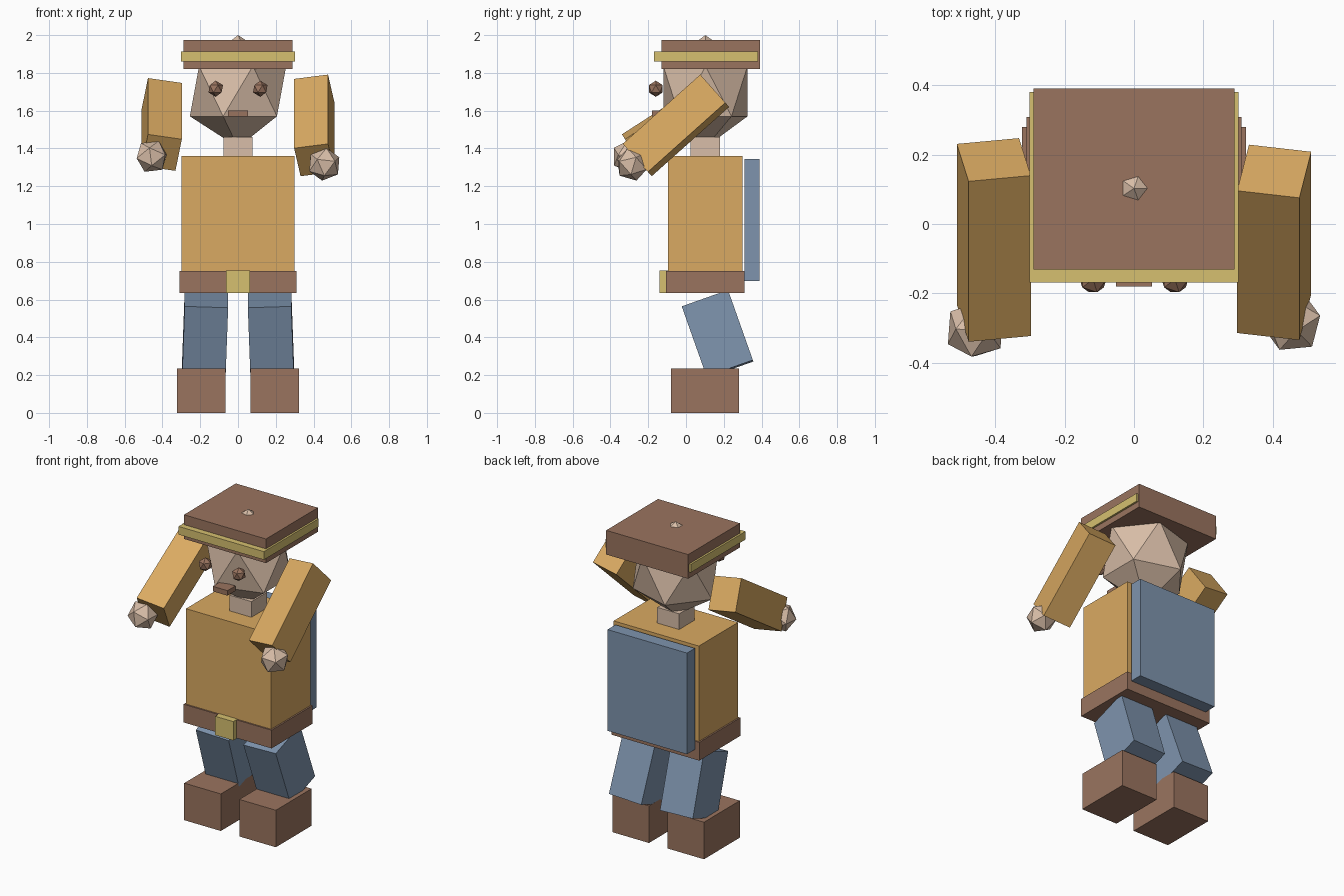
import bpy
from math import radians
from mathutils import Matrix, Vector

cube = bpy.data.objects.get("Cube")
if cube:
    bpy.data.objects.remove(cube, do_unlink=True)


def linear(c):
    c /= 255
    return c / 12.92 if c < 0.04045 else ((c + 0.055) / 1.055) ** 2.4


def material(name, *rgb):
    colour = (*[linear(c) for c in rgb], 1)
    mat = bpy.data.materials.new(name)
    mat.use_nodes = True
    mat.diffuse_color = colour
    bsdf = mat.node_tree.nodes["Principled BSDF"]
    bsdf.inputs["Base Color"].default_value = colour
    bsdf.inputs["Roughness"].default_value = 0.9
    return mat


tan = material("tan cloth", 218, 170, 98)
brown = material("brown leather", 154, 116, 95)
blue = material("blue cloth", 126, 148, 174)
yellow = material("yellow trim", 214, 192, 112)
skin = material("skin", 217, 190, 168)


def place(name, mat, centre, size, rot):
    ob = bpy.context.object
    ob.name = name
    ob.data.materials.append(mat)
    ob.matrix_world = Matrix.Translation(centre) @ rot @ Matrix.Diagonal((*size, 1))
    return ob


def box(name, mat, centre, size, rot=Matrix()):
    bpy.ops.mesh.primitive_cube_add(size=1)
    return place(name, mat, centre, size, rot)


def ball(name, mat, centre, radii, rot=Matrix()):
    bpy.ops.mesh.primitive_ico_sphere_add(subdivisions=1, radius=1)
    return place(name, mat, centre, radii, rot)


def turn(degrees, axis):
    return Matrix.Rotation(radians(degrees), 4, axis)


# Body
box("torso", tan, (0, 0.102, 1.055), (0.6, 0.395, 0.61))
box("belt", brown, (0, 0.102, 0.694), (0.62, 0.414, 0.116))
box("buckle", yellow, (0, -0.09, 0.694), (0.128, 0.098, 0.12))
box("back_panel", blue, (0, 0.35, 1.022), (0.56, 0.08, 0.645))
box("neck", skin, (0, 0.102, 1.405), (0.155, 0.155, 0.11))

# Head and face
ball("head", skin, (0, 0.103, 1.703), (0.285, 0.262, 0.297))
box("mouth", brown, (0, -0.14, 1.585), (0.104, 0.08, 0.032))

# Flat hat with its band
box("hat", brown, (0, 0.13, 1.898), (0.578, 0.522, 0.154))
box("hat_band", yellow, (0, 0.106, 1.886), (0.602, 0.55, 0.052))

# Paired parts: the arms are raised to different heights
for side, s, lift, arm_y, arm_z, hand_y, hand_z in (
    ("left", 1, -48.2, -0.053, 1.522, -0.285, 1.316),
    ("right", -1, -57.2, -0.046, 1.527, -0.305, 1.358),
):
    ball(side + "_eye", brown, (s * 0.118, -0.16, 1.716), (0.043, 0.043, 0.043))
    arm_rot = turn(lift, 'X') @ turn(-9.7 * s, 'Z')
    box(side + "_arm", tan, (s * 0.404, arm_y, arm_z), (0.182, 0.202, 0.55), arm_rot)
    ball(side + "_hand", skin, (s * 0.457, hand_y, hand_z), (0.09, 0.09, 0.09), arm_rot)
    leg_rot = turn(19.5, 'X') @ turn(-2 * s, 'Y')
    box(side + "_leg", blue, (s * 0.174, 0.167, 0.418), (0.23, 0.26, 0.394), leg_rot)
    box(side + "_boot", brown, (s * 0.194, 0.1, 0.118), (0.258, 0.36, 0.236))
